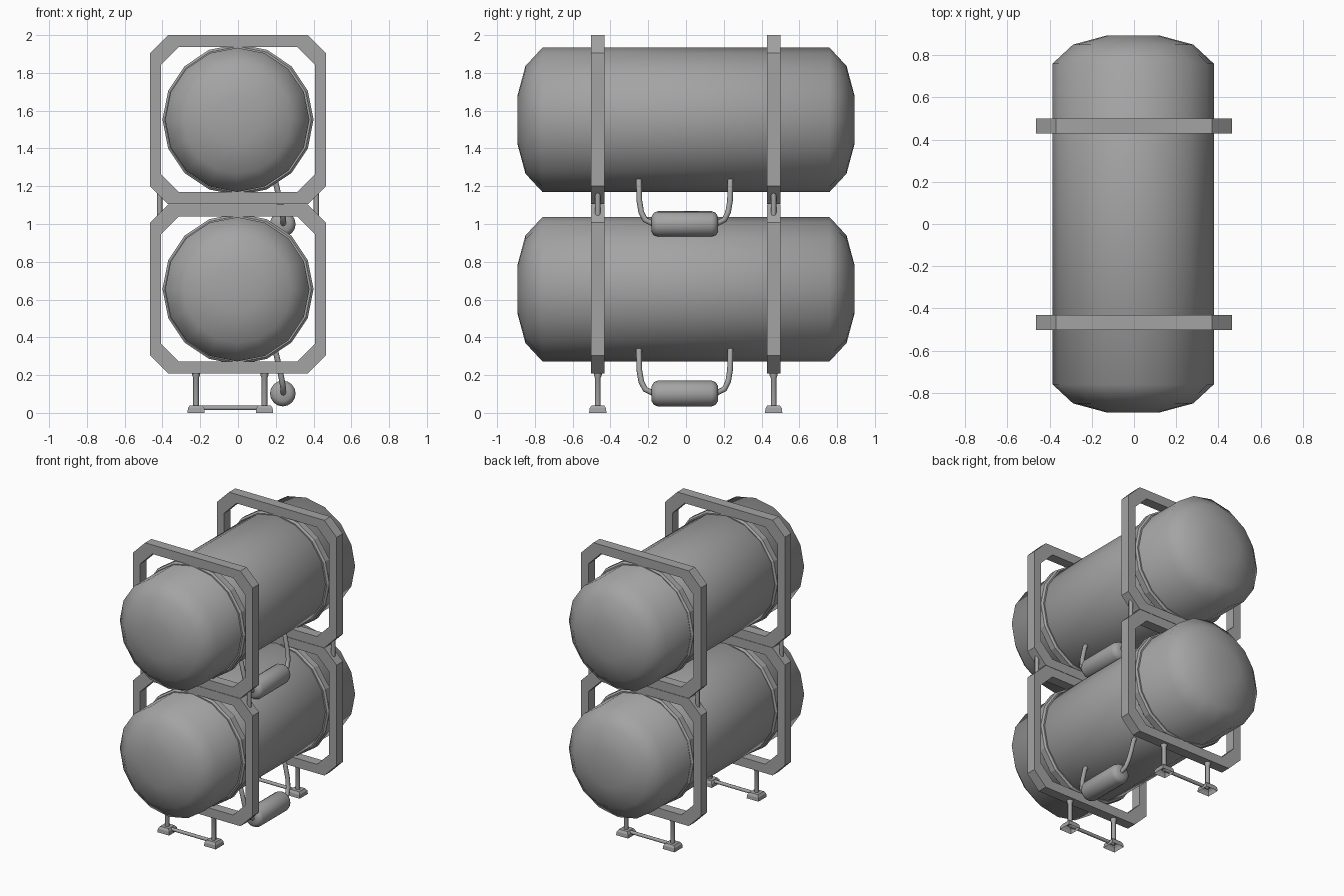
import bpy, bmesh, math
from mathutils import Vector

if "Cube" in bpy.data.objects:
    bpy.data.objects.remove(bpy.data.objects["Cube"])

LEVELS = (0.6555, 1.5525)   # heights of the two tank axes
FRAME_Y = (-0.467, 0.464)

# dark grey paint
paint = bpy.data.materials.new("dark_grey")
paint.diffuse_color = (0.37, 0.37, 0.37, 1)
paint.use_nodes = True
paint.node_tree.nodes["Principled BSDF"].inputs["Base Color"].default_value = paint.diffuse_color


def finish(name, bm, smooth=None):
    bmesh.ops.recalc_face_normals(bm, faces=bm.faces)
    me = bpy.data.meshes.new(name)
    bm.to_mesh(me)
    bm.free()
    me.materials.append(paint)
    ob = bpy.data.objects.new(name, me)
    bpy.context.collection.objects.link(ob)
    if smooth:
        bpy.context.view_layer.objects.active = ob
        ob.select_set(True)
        bpy.ops.object.shade_smooth_by_angle(angle=math.radians(smooth))
        ob.select_set(False)
    return ob


def bridge(bm, a, b):
    n = len(a)
    for i in range(n):
        j = (i + 1) % n
        bm.faces.new((a[i], a[j], b[j], b[i]))


def lathe(name, profile, sides, centre, axis='Y', closed=False, smooth=None):
    """Revolve (position, radius) points; closed makes a ring, else ends are capped."""
    bm = bmesh.new()
    c = Vector(centre)
    rings = []
    for p, r in profile:
        ring = []
        for i in range(sides):
            a = 2 * math.pi * i / sides
            u, v = r * math.cos(a), r * math.sin(a)
            ring.append(bm.verts.new(c + Vector((u, p, v) if axis == 'Y' else (u, v, p))))
        rings.append(ring)
    for a, b in zip(rings, rings[1:]):
        bridge(bm, a, b)
    if closed:
        bridge(bm, rings[-1], rings[0])
    else:
        bm.faces.new(rings[0])
        bm.faces.new(rings[-1])
    return finish(name, bm, smooth)


def octagon(w, h, c):
    return [(w, -h + c), (w, h - c), (w - c, h), (c - w, h),
            (-w, h - c), (-w, c - h), (c - w, -h), (w - c, -h)]


def frame(name, y, z):
    bm = bmesh.new()
    outer, inner = octagon(0.465, 0.4475, 0.095), octagon(0.408, 0.384, 0.095)
    loops = []
    for pts, d in ((outer, -0.035), (outer, 0.035), (inner, 0.035), (inner, -0.035)):
        loops.append([bm.verts.new((px, y + d, z + pz)) for px, pz in pts])
    for i in range(4):
        bridge(bm, loops[i], loops[(i + 1) % 4])
    return finish(name, bm)


def foot(name, x, y):
    # tapered shoe, open underneath
    bm = bmesh.new()
    loops = []
    for h, z in ((0.046, 0), (0.043, 0.025), (0.033, 0.04)):
        loops.append([bm.verts.new((x + sx * h, y + sy * h, z))
                      for sx, sy in ((1, 1), (-1, 1), (-1, -1), (1, -1))])
    bridge(bm, loops[0], loops[1])
    bridge(bm, loops[1], loops[2])
    bm.faces.new(loops[2])
    return finish(name, bm)


def pipe(name, pts, radius):
    cu = bpy.data.curves.new(name, 'CURVE')
    cu.dimensions = '3D'
    cu.bevel_depth = radius
    cu.bevel_resolution = 2
    cu.use_fill_caps = True
    cu.materials.append(paint)
    sp = cu.splines.new('POLY')
    sp.points.add(len(pts) - 1)
    for p, co in zip(sp.points, pts):
        p.co = (*co, 1)
    sp.use_smooth = True
    ob = bpy.data.objects.new(name, cu)
    bpy.context.collection.objects.link(ob)
    return ob


half = [(0.76, 0.382), (0.85, 0.285), (0.893, 0.125)]
tank_profile = [(-p, r) for p, r in reversed(half)] + half
small = [(0.145, 0.068), (0.165, 0.06), (0.177, 0.04)]
small_profile = [(-p - 0.005, r) for p, r in reversed(small)] + [(p - 0.008, r) for p, r in small]

for z in LEVELS:
    # main tank
    lathe("tank", tank_profile, 16, (-0.004, 0, z - 0.001), smooth=75)
    # frames with clamp rings around the tank
    for y in FRAME_Y:
        frame("frame", y, z)
        lathe("clamp_ring", [(-0.033, 0.37), (-0.033, 0.388), (-0.022, 0.4),
                             (0.022, 0.4), (0.033, 0.388), (0.033, 0.37)],
              16, (0, y, z), closed=True)
    # small cylinder hung under one side on two bent pipes
    lathe("small_cylinder", small_profile, 16, (0.237, 0, z - 0.553), smooth=60)
    for s in (-1, 1):
        pipe("feed_pipe", [(0.17, s * 0.242 - 0.007, z - 0.29), (0.2, s * 0.242 - 0.007, z - 0.335),
                           (0.222, s * 0.24 - 0.007, z - 0.43), (0.234, s * 0.23 - 0.007, z - 0.49),
                           (0.24, s * 0.21 - 0.007, z - 0.53), (0.24, s * 0.155 - 0.007, z - 0.557)], 0.015)

for y in FRAME_Y:
    # short rods joining the stacked frames
    for s in (-1, 1):
        lathe("link_rod", [(-0.08, 0.014), (0.08, 0.014)], 8, (s * 0.415, y, 1.105), 'Z', smooth=50)
    # legs, feet and crossbar
    for x in (-0.222, 0.14):
        lathe("leg", [(0.03, 0.015), (0.185, 0.015), (0.2, 0.021), (0.22, 0.021)],
              8, (x, y, 0), 'Z', smooth=50)
        foot("foot", x, y)
    pipe("foot_crossbar", [(-0.222, y, 0.026), (0.14, y, 0.026)], 0.012)
